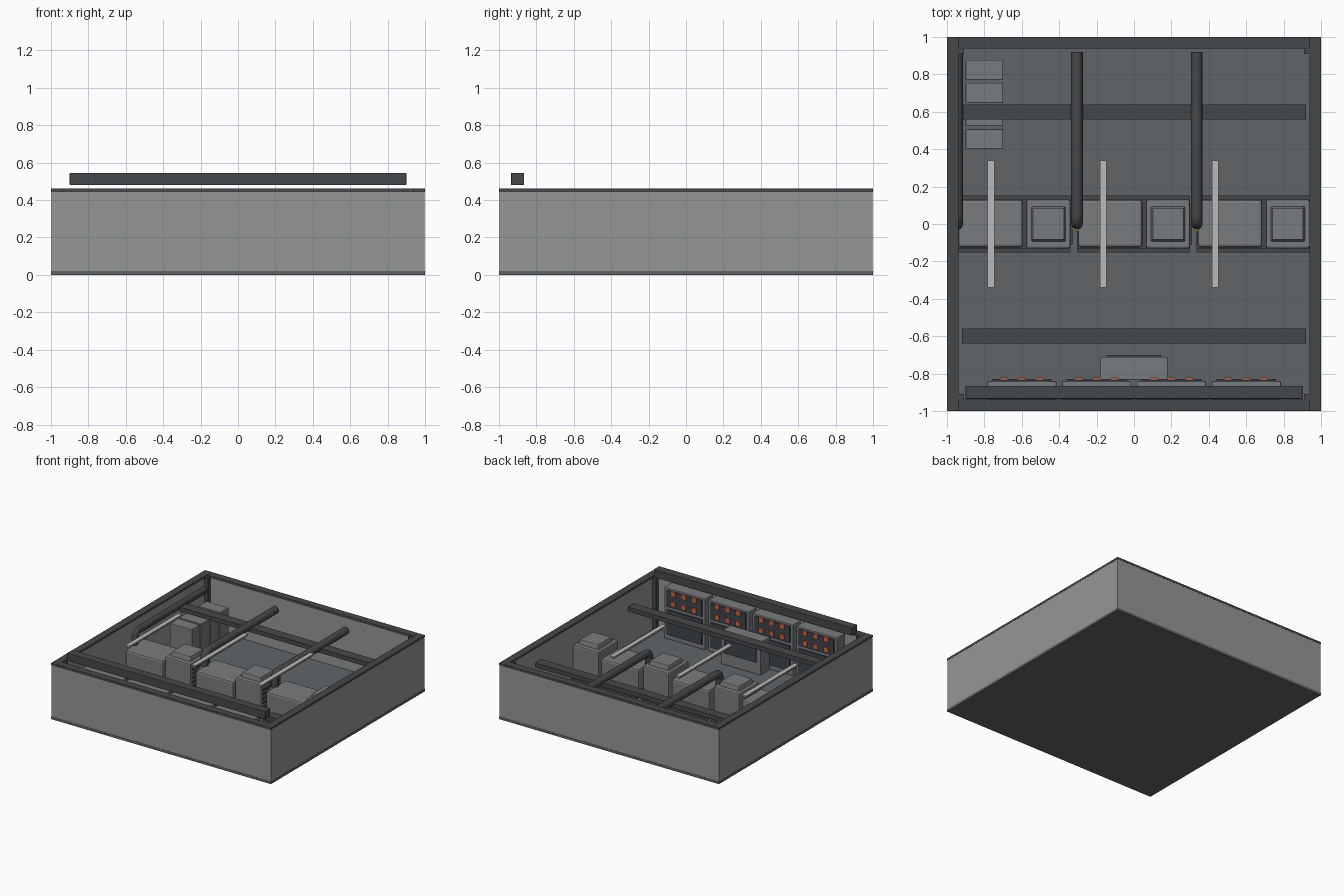
import bpy, bmesh, math
from mathutils import Vector

if "Cube" in bpy.data.objects:
    bpy.data.objects.remove(bpy.data.objects["Cube"])


def material(name, r, g, b):
    m = bpy.data.materials.new(name)
    m.diffuse_color = (r, g, b, 1)
    m.use_nodes = True
    m.node_tree.nodes["Principled BSDF"].inputs["Base Color"].default_value = m.diffuse_color
    return m


GREY = material("wall_grey", 0.30, 0.31, 0.31)
DARK = material("dark_metal", 0.06, 0.065, 0.07)
FLOOR = material("floor_grey", 0.12, 0.13, 0.14)
STEEL = material("machine_grey", 0.19, 0.20, 0.21)
BOARD = material("board_slate", 0.05, 0.06, 0.075)
ORANGE = material("indicator_orange", 0.65, 0.14, 0.05)
YELLOW = material("valve_yellow", 0.8, 0.6, 0.05)
LAMP = material("lamp_grey", 0.5, 0.5, 0.49)


def finish(bm, name, mat):
    me = bpy.data.meshes.new(name)
    bm.to_mesh(me)
    bm.free()
    me.materials.append(mat)
    ob = bpy.data.objects.new(name, me)
    bpy.context.collection.objects.link(ob)
    return ob


def box(name, x, y, z, mat, bevel=0, taper=1.0):
    """Box from (min, max) ranges, with optional top taper and bevel."""
    bm = bmesh.new()
    bmesh.ops.create_cube(bm, size=1)
    for v in bm.verts:
        k = taper if v.co.z > 0 else 1
        v.co = Vector(((x[0] + x[1]) / 2 + v.co.x * k * (x[1] - x[0]),
                       (y[0] + y[1]) / 2 + v.co.y * k * (y[1] - y[0]),
                       (z[0] + z[1]) / 2 + v.co.z * (z[1] - z[0])))
    if bevel:
        bmesh.ops.bevel(bm, geom=bm.edges[:], offset=bevel, segments=2,
                        profile=0.5, affect='EDGES')
    return finish(bm, name, mat)


def pipe(name, pts, radius, mat, sides=12):
    """Round bar swept along points lying in a plane of constant x."""
    bm = bmesh.new()
    pts = [Vector(p) for p in pts]
    rings = []
    for i, p in enumerate(pts):
        t = (pts[min(i + 1, len(pts) - 1)] - pts[max(i - 1, 0)]).normalized()
        u = Vector((1, 0, 0))
        w = t.cross(u)
        rings.append([bm.verts.new(p + radius * (u * math.cos(a) + w * math.sin(a)))
                      for a in (2 * math.pi * k / sides for k in range(sides))])
    for a, b in zip(rings, rings[1:]):
        for k in range(sides):
            j = (k + 1) % sides
            bm.faces.new((a[k], a[j], b[j], b[k])).smooth = True
    bm.faces.new(rings[0])
    bm.faces.new(rings[-1])
    bmesh.ops.recalc_face_normals(bm, faces=bm.faces[:])
    return finish(bm, name, mat)


# room shell: floor, walls, coping strips and corner posts
box("floor", (-1, 1), (-1, 1), (0, 0.02), FLOOR)
for s, side in ((-1, "a"), (1, "b")):
    outer = sorted((s * 0.942, s * 0.998))
    full = sorted((s * 0.938, s))
    box("side_wall_" + side, outer, (-0.998, 0.998), (0.01, 0.445), GREY)
    box("end_wall_" + side, (-0.942, 0.942), outer, (0.01, 0.445), GREY)
    box("side_coping_" + side, full, (-1, 1), (0.442, 0.462), DARK, 0.004)
    box("end_coping_" + side, (-0.94, 0.94), full, (0.442, 0.462), DARK, 0.004)
    for t in (-1, 1):
        box("corner_post", sorted((s * 0.91, s * 0.945)),
            sorted((t * 0.91, t * 0.945)), (0.02, 0.455), DARK)

# box rail above the front wall
box("front_rail", (-0.9, 0.9), (-0.935, -0.865), (0.48, 0.545), DARK, 0.003)

# overhead cable trays
for y in (-0.6, 0.6):
    box("cable_tray", (-0.92, 0.92), (y - 0.04, y + 0.04), (0.31, 0.345), DARK)

# three generator sets with exhaust pipes and lamps
for i in range(3):
    x = 0.64 * (i - 1)
    for y in (-0.14, 0.14):
        box("skid_rail", (x - 0.305, x + 0.30), (y - 0.012, y + 0.012), (0.02, 0.08), DARK)
    box("skid_plate", (x - 0.305, x + 0.30), (-0.13, 0.13), (0.03, 0.06), DARK)
    box("engine_body", (x - 0.30, x + 0.045), (-0.125, 0.13), (0.06, 0.25), STEEL, 0.015)
    box("alternator_block", (x + 0.065, x + 0.30), (-0.13, 0.13), (0.06, 0.295), STEEL, 0.01)
    box("alternator_cap", (x + 0.09, x + 0.275), (-0.095, 0.095), (0.29, 0.33), STEEL,
        0.006, taper=0.9)
    for k in range(5):
        z = 0.10 + 0.035 * k
        box("louver", (x + 0.297, x + 0.31), (-0.11, 0.11), (z, z + 0.012), DARK)

    # exhaust: riser, elbow, run to the back wall
    px = x - 0.305
    elbow = [(px, 0.045 - 0.045 * math.cos(a), 0.305 + 0.045 * math.sin(a))
             for a in (math.pi / 2 * k / 5 for k in range(6))]
    pipe("exhaust_pipe", [(px, 0, 0.06)] + elbow + [(px, 0.92, 0.35)], 0.031, DARK)
    pipe("yellow_collar", [(px, 0, 0.20), (px, 0, 0.24)], 0.037, YELLOW)

    # suspended lamp
    lx = -0.765 + 0.6 * i
    box("lamp_housing", (lx - 0.018, lx + 0.018), (-0.34, 0.34), (0.402, 0.415), LAMP)
    pipe("lamp_tube", [(lx, -0.33, 0.398), (lx, 0.33, 0.398)], 0.011, LAMP, 8)

# row of storage cells in the back left corner
for i in range(4):
    y = 0.40 + 0.123 * i
    box("storage_cell", (-0.9, -0.7), (y, y + 0.108), (0.02, 0.28), STEEL, 0.005)

# switch cabinets along the front wall
for x in (-0.6, -0.2, 0.2, 0.6):
    box("switch_cabinet", (x - 0.185, x + 0.185), (-0.94, -0.84), (0.02, 0.44), STEEL, 0.005)
    box("switch_board", (x - 0.16, x + 0.16), (-0.845, -0.83), (0.29, 0.425), BOARD)
    box("lower_door", (x - 0.16, x + 0.16), (-0.845, -0.83), (0.06, 0.265), BOARD)
    for dx in (-0.095, 0, 0.095):
        for z in (0.325, 0.41):
            box("indicator", (x + dx - 0.02, x + dx + 0.02), (-0.832, -0.82),
                (z - 0.02, z + 0.02), ORANGE)

# control console with screen
box("console", (-0.18, 0.18), (-0.835, -0.71), (0.02, 0.29), STEEL, 0.005)
box("console_screen", (-0.145, 0.145), (-0.715, -0.70), (0.12, 0.26), BOARD)
